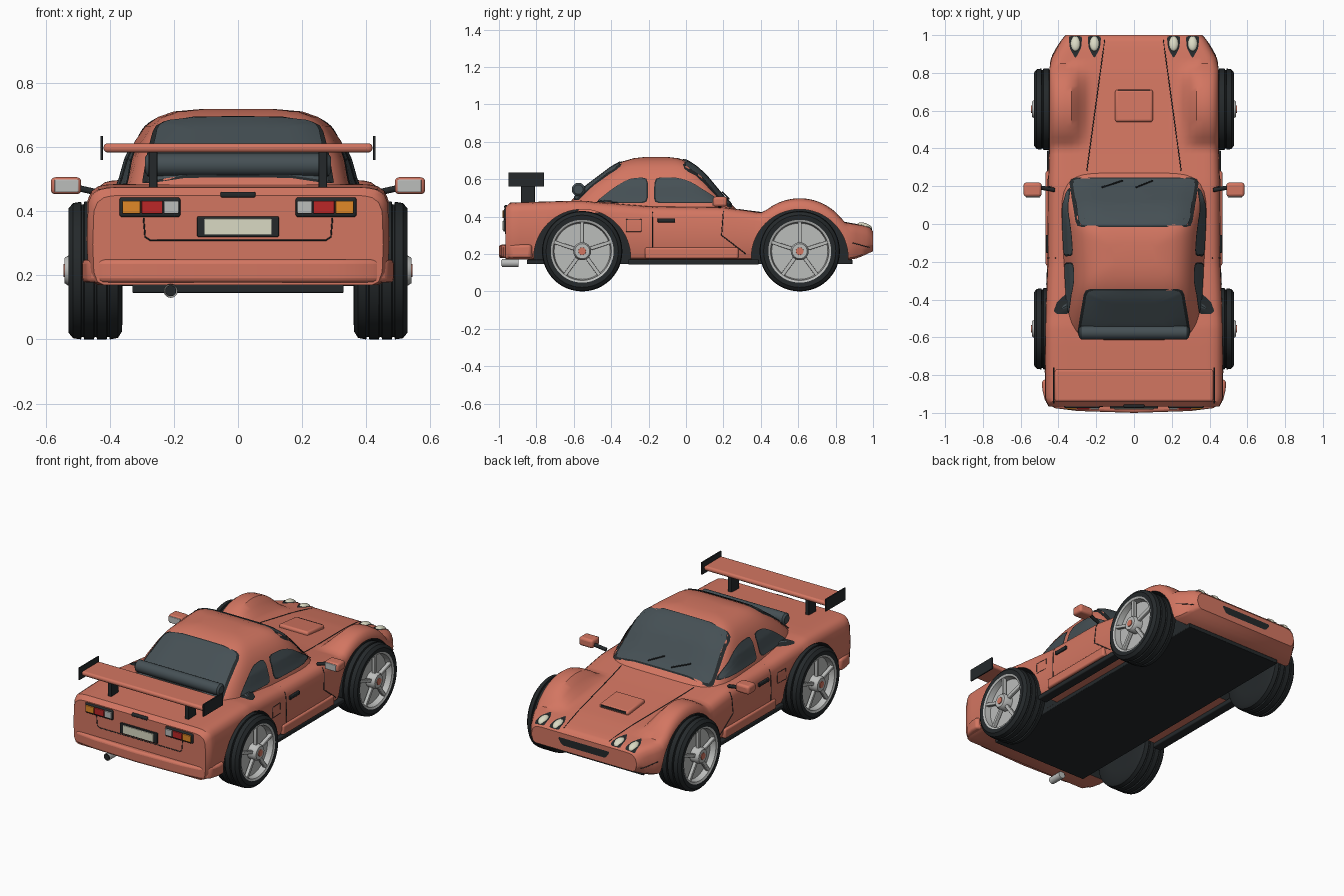
import bpy, bmesh, math
from mathutils import Vector
from mathutils.bvhtree import BVHTree

if "Cube" in bpy.data.objects:
    bpy.data.objects.remove(bpy.data.objects["Cube"])

def mat(name, *rgb):
    m = bpy.data.materials.new(name)
    m.diffuse_color = (*rgb, 1)
    m.use_nodes = True
    m.node_tree.nodes["Principled BSDF"].inputs["Base Color"].default_value = m.diffuse_color
    return m

PAINT = mat("paint", .65, .18, .12)
BLACK = mat("black", .018, .022, .024)
GLASS = mat("glass", .06, .08, .09)
SILVER = mat("silver", .5, .51, .5)
CREAM = mat("cream", .7, .7, .55)
RED = mat("red", .5, .02, .02)
AMBER = mat("amber", .75, .25, .02)

def finish(name, bm, m, recalc=True):
    if recalc:
        bmesh.ops.recalc_face_normals(bm, faces=bm.faces)
    me = bpy.data.meshes.new(name)
    bm.to_mesh(me)
    bm.free()
    me.materials.append(m)
    ob = bpy.data.objects.new(name, me)
    bpy.context.collection.objects.link(ob)
    return ob

def loft(name, rings, m):
    bm = bmesh.new()
    vs = [[bm.verts.new(p) for p in r] for r in rings]
    n = len(rings[0])
    for a, b in zip(vs, vs[1:]):
        for i in range(n):
            bm.faces.new((a[i], a[(i + 1) % n], b[(i + 1) % n], b[i]))
    bm.faces.new(vs[0])
    bm.faces.new(vs[-1])
    return finish(name, bm, m)

def lathe(name, prof, m, c, s=1, axis='x', n=48):
    rings = []
    for x, r in prof:
        t = [(r * math.cos(2 * math.pi * i / n), r * math.sin(2 * math.pi * i / n)) for i in range(n)]
        rings.append([(c[0] + s * x, c[1] + a, c[2] + b) if axis == 'x' else
                      (c[0] + a, c[1] + s * x, c[2] + b) for a, b in t])
    return loft(name, rings, m)

def bevel(ob, w):
    if w:
        b = ob.modifiers.new("bevel", 'BEVEL')
        b.width, b.segments = w, 3
    return ob

def box(name, c, size, m, w=.004, rot=(0, 0, 0)):
    bm = bmesh.new()
    bmesh.ops.create_cube(bm, size=1)
    bmesh.ops.scale(bm, vec=size, verts=bm.verts)
    ob = bevel(finish(name, bm, m), w)
    ob.location, ob.rotation_euler = c, rot
    return ob

def L(tab, y):
    for (a, u), (b, v) in zip(tab, tab[1:]):
        if y <= b:
            return u + (v - u) * max(0, (y - a) / (b - a))
    return tab[-1][1]

# body shell: sections along y with fender arcs
WIDTH = [(-.965, .45), (-.93, .468), (-.55, .47), (-.2, .455), (.2, .453), (.4, .447), (.83, .447), (.88, .435), (.97, .385), (1, .36)]
TOP = [(-.965, .45), (-.94, .475), (-.6, .485), (-.4, .472), (-.2, .455), (.2, .45), (.4, .422), (.8, .378), (.95, .352), (.98, .343), (1, .322)]
FLOOR = [(-.965, .17), (.85, .165), (.92, .178), (1, .215)]
WELLS = (-.555, .608)

def top(x, y):
    z = L(TOP, y)
    t = min(1, max(0, (x - .23) / .11))
    t = t * t * (3 - 2 * t)
    for yc, r in zip(WELLS, (.272, .285)):
        if abs(y - yc) < r:
            z += t * max(0, math.sqrt(r * r - (y - yc) ** 2) + .213 - L(TOP, y))
    return z

EDGE = [(0, 0), (.2, 0), (.4, 0), (.5, 0), (.58, 0), (.66, 0), (.74, 0), (.82, 0), (.88, .002), (.93, .007), (.975, .022), (1, .05)]
rings = []
for y in [-.965, -.955, -.94] + [-.92 + .03 * i for i in range(63)] + [.965, .98, .99, 1]:
    w, zb = L(WIDTH, y), L(FLOOR, y)
    half = [(f * w, top(f * w, y) - d) for f, d in EDGE]
    zt = half[-1][1]
    half += [(w * 1.008, zb + (zt - zb) * .55), (w, zb + .04), (w * .975, zb + .01), (w * .93, zb)]
    rings.append([(x, y, z) for x, z in half] + [(-x, y, z) for x, z in half[:0:-1]])
body = loft("body_shell", rings, PAINT)

# cabin: superellipse layers
rings = []
for z, yb, yf, w in [(.42, -.66, .29, .39), (.46, -.635, .25, .382), (.5, -.60, .205, .367), (.56, -.535, .155, .35),
                     (.62, -.455, .105, .322), (.665, -.395, .055, .29), (.695, -.34, .01, .25), (.712, -.28, -.04, .2), (.719, -.22, -.1, .12)]:
    r = []
    for i in range(72):
        a = 2 * math.pi * i / 72
        c, s = math.cos(a), math.sin(a)
        e = (abs(c) ** 6 + abs(s) ** 6) ** (-1 / 6)
        r.append((w * c * e * (1 + .06 * s * e - .03), (yf + yb) / 2 + (yf - yb) / 2 * s * e, z))
    rings.append(r)
cabin = loft("cabin_shell", rings, PAINT)

verts, polys = [], []
for ob in (body, cabin):
    k = len(verts)
    verts += [v.co.copy() for v in ob.data.vertices]
    polys += [[k + i for i in p.vertices] for p in ob.data.polygons]
TREE = BVHTree.FromPolygons(verts, polys)

def project(p, axis, s, d):
    # drop a flat point onto the car surface
    i = 'xyz'.index(axis)
    o, ray = list(p), Vector((0, 0, 0))
    o.insert(i, 2 * s)
    ray[i] = -s
    loc, nor, _, _ = TREE.ray_cast(Vector(o), ray)
    if loc is None:
        o[i] = .4 * s
        loc, nor, _, _ = TREE.find_nearest(Vector(o))
    return loc + (nor if nor.dot(ray) < 0 else -nor) * d

def decal(name, pts, axis, s, m, d=.004, r=.02, grow=1):
    P = [Vector(p) for p in pts]
    cen = sum(P, Vector((0, 0))) / len(P)
    P = [cen + (p - cen) * grow for p in P]
    out = []
    for i, p in enumerate(P):
        a = p + (P[i - 1] - p).normalized() * r
        b = p + (P[(i + 1) % len(P)] - p).normalized() * r
        out += [a, (a + b) / 4 + p / 2, b]
    fine = [a.lerp(b, k / 5) for a, b in zip(out, out[1:] + out[:1]) for k in range(5)]
    bm = bmesh.new()
    vs = [[bm.verts.new(project(cen.lerp(p, k / 7), axis, s, d)) for p in fine] for k in range(7, 0, -1)]
    mid = bm.verts.new(project(cen, axis, s, d))
    n = len(fine)
    for j in range(n):
        q = (j + 1) % n
        for a, b in zip(vs, vs[1:]):
            bm.faces.new((a[j], a[q], b[q], b[j]))
        bm.faces.new((vs[-1][j], vs[-1][q], mid))
    bm.normal_update()
    if sum((f.normal['xyz'.index(axis)] * s for f in bm.faces)) < 0:
        bmesh.ops.reverse_faces(bm, faces=bm.faces)
    return finish(name, bm, m, False)

def tube(name, pts, m, r):
    cu = bpy.data.curves.new(name, 'CURVE')
    cu.dimensions, cu.bevel_depth, cu.bevel_resolution, cu.use_fill_caps = '3D', r, 1, True
    sp = cu.splines.new('POLY')
    sp.points.add(len(pts) - 1)
    for q, p in zip(sp.points, pts):
        q.co = (*p, 1)
    cu.materials.append(m)
    ob = bpy.data.objects.new(name, cu)
    bpy.context.collection.objects.link(ob)

def seam(name, pts, axis, s, r=.0025):
    P = [Vector(p) for p in pts]
    tube(name, [project(a.lerp(b, k / 10), axis, s, 0) for a, b in zip(P, P[1:]) for k in range(11)], BLACK, r)

def window(name, pts, axis, s, g=1.06):
    decal(name + "_frame", pts, axis, s, BLACK, .004, .03, g)
    decal(name, pts, axis, s, GLASS, .007, .03)

# glass
window("windshield", [(-.325, .235), (.325, .235), (.285, -.01), (-.285, -.01)], 'z', 1)
window("rear_window", [(-.285, -.59), (.285, -.59), (.245, -.35), (-.245, -.35)], 'z', 1)
for s in (-1, 1):
    window("side_window", [(-.165, .475), (-.16, .605), (-.05, .605), (.02, .585), (.19, .475)], 'x', s)
    window("quarter_window", [(-.21, .475), (-.21, .605), (-.3, .6), (-.38, .555), (-.48, .475)], 'x', s)
lathe("rear_shelf_roll", [(-.29, .025), (-.28, .036), (.28, .036), (.29, .025)], GLASS, (0, -.575, .545), n=20)
for a, b in (((-.17, .185), (-.06, .222)), ((.01, .185), (.1, .222))):
    tube("wiper", [project(a, 'z', 1, .012), project(b, 'z', 1, .012)], BLACK, .004)

# nose: grille, headlights, bonnet lines and scoop
decal("grille", [(-.18, .295), (.18, .295), (.15, .25), (-.15, .25)], 'y', 1, BLACK, .003, .015)
box("bonnet_scoop", (0, .625, .403), (.2, .17, .03), PAINT, .012, (-.1, 0, 0))
box("scoop_opening", (0, .709, .4), (.17, .006, .012), BLACK, 0)
for s in (-1, 1):
    seam("bonnet_seam", [(s * .155, .975), (s * .25, .28)], 'z', 1)
    for x in (.21, .31):
        decal("headlight_surround", [(s * x - .036, .992), (s * x + .036, .992), (s * x + .03, .93), (s * x, .875), (s * x - .03, .93)], 'z', 1, BLACK, .003, .012)
        bm = bmesh.new()
        bmesh.ops.create_uvsphere(bm, u_segments=20, v_segments=12, radius=1)
        bmesh.ops.scale(bm, vec=(.027, .042, .02), verts=bm.verts)
        lamp = finish("headlight", bm, CREAM)
        lamp.location = project((s * x, .955), 'z', 1, -.004)
        lamp.rotation_euler = (-.3, 0, 0)

# sides: doors, sills, mirrors
for s in (-1, 1):
    seam("door_rear_seam", [(-.18, .45), (-.18, .18)], 'x', s)
    seam("door_front_seam", [(.2, .43), (.19, .3), (.32, .2)], 'x', s)
    seam("fuel_flap", [(-.32, .32), (-.24, .32), (-.24, .385), (-.32, .385), (-.32, .32)], 'x', s, .0015)
    seam("nose_side_seam", [(.89, .26), (.98, .235)], 'x', s)
    box("door_handle", (s * .459, -.105, .38), (.016, .095, .022), BLACK, .004)
    box("side_skirt", (s * .445, .03, .205), (.046, .5, .06), PAINT, .01)
    box("sill", (s * .43, .04, .157), (.06, .7, .028), BLACK, .006)
    tube("mirror_stalk", [(s * .42, .18, .455), (s * .51, .195, .475)], BLACK, .011)
    box("mirror_head", (s * .537, .182, .48), (.095, .075, .053), PAINT, .014)
    box("mirror_glass", (s * .535, .145, .48), (.075, .008, .04), SILVER, .003)
box("floor_pan", (0, .02, .158), (.66, 1.74, .025), BLACK, .004)

# tail: lights, plate, bumper, exhaust
for s in (-1, 1):
    box("tail_light_frame", (s * .275, -.962, .413), (.19, .025, .062), BLACK, .008)
    for x, w, m in ((.333, .056, AMBER), (.268, .066, RED), (.208, .046, SILVER)):
        box("tail_light_lens", (s * x, -.975, .413), (w, .014, .04), m, .003)
box("plate_frame", (0, -.967, .352), (.255, .02, .064), BLACK)
box("plate", (0, -.977, .352), (.21, .008, .05), CREAM, .002)
box("boot_handle", (0, -.962, .452), (.11, .02, .018), BLACK, .006)
seam("boot_seam", [(-.295, .38), (-.29, .32), (-.275, .31), (.275, .31), (.29, .32), (.295, .38)], 'y', -1)
plan = [(.46, -.82), (.488, -.83), (.485, -.88), (.47, -.94), (.42, -.975), (.3, -.99), (0, -1)]
plan += [(-x, y) for x, y in plan[-2::-1]]
bevel(loft("rear_bumper", [[(x, y, z) for x, y in plan] for z in (.178, .25)], PAINT), .014)
lathe("exhaust", [(0, .014), (-.06, .014), (-.06, .0), ][:1] + [(-.09, .022), (0, .022)], SILVER, (-.21, -.895, .152), 1, 'y', 24)
lathe("exhaust_bore", [(-.092, .017), (-.08, .017)], BLACK, (-.21, -.895, .152), 1, 'y', 24)

# rear wing
box("wing_blade", (0, -.855, .598), (.84, .17, .028), PAINT, .012)
for s in (-1, 1):
    box("wing_end_plate", (s * .426, -.855, .598), (.008, .19, .076), BLACK, .001)
    box("wing_strut", (s * .265, -.845, .53), (.026, .075, .12), BLACK, .004)

# wheels and wheel wells
TYRE = [(.36, .12), (.362, .19), (.375, .21)]
for x in (.405, .445, .485):
    TYRE += [(x - .005, .215), (x - .003, .207), (x + .003, .207), (x + .005, .215)]
TYRE += [(.515, .211), (.53, .193), (.527, .168), (.515, .163), (.485, .155)]
for s in (-1, 1):
    for y in WELLS:
        cut = lathe("well_cutter", [(.33, .259), (.65, .259)], BLACK, (0, y, .18), s, n=64)
        cut.hide_render = True
        b = body.modifiers.new("well", 'BOOLEAN')
        b.object, b.operation, b.solver, b.material_mode = cut, 'DIFFERENCE', 'EXACT', 'TRANSFER'
        bpy.context.view_layer.objects.active = body
        bpy.ops.object.modifier_apply(modifier=b.name)
        bpy.data.objects.remove(cut)
        c = (0, y, .215)
        lathe("tyre", TYRE, BLACK, c, s)
        lathe("rim", [(.487, .15), (.522, .156), (.527, .168), (.515, .17), (.487, .15)], SILVER, c, s)
        for k in range(5):
            a = math.pi / 2 + k * 2 * math.pi / 5
            box("spoke", (s * .51, y + .093 * math.cos(a), .215 + .093 * math.sin(a)), (.022, .13, .02), SILVER, .004, (a, 0, 0))
        lathe("hub", [(.48, .048), (.528, .048), (.541, .04)], SILVER, c, s, n=24)
        lathe("hub_cap", [(.53, .022), (.545, .02)], PAINT, c, s, n=16)

bpy.ops.object.select_all(action='DESELECT')
for ob in bpy.context.scene.objects:
    if ob.type == 'MESH':
        ob.select_set(True)
        bpy.context.view_layer.objects.active = ob
bpy.ops.object.shade_smooth_by_angle(angle=math.radians(35))
